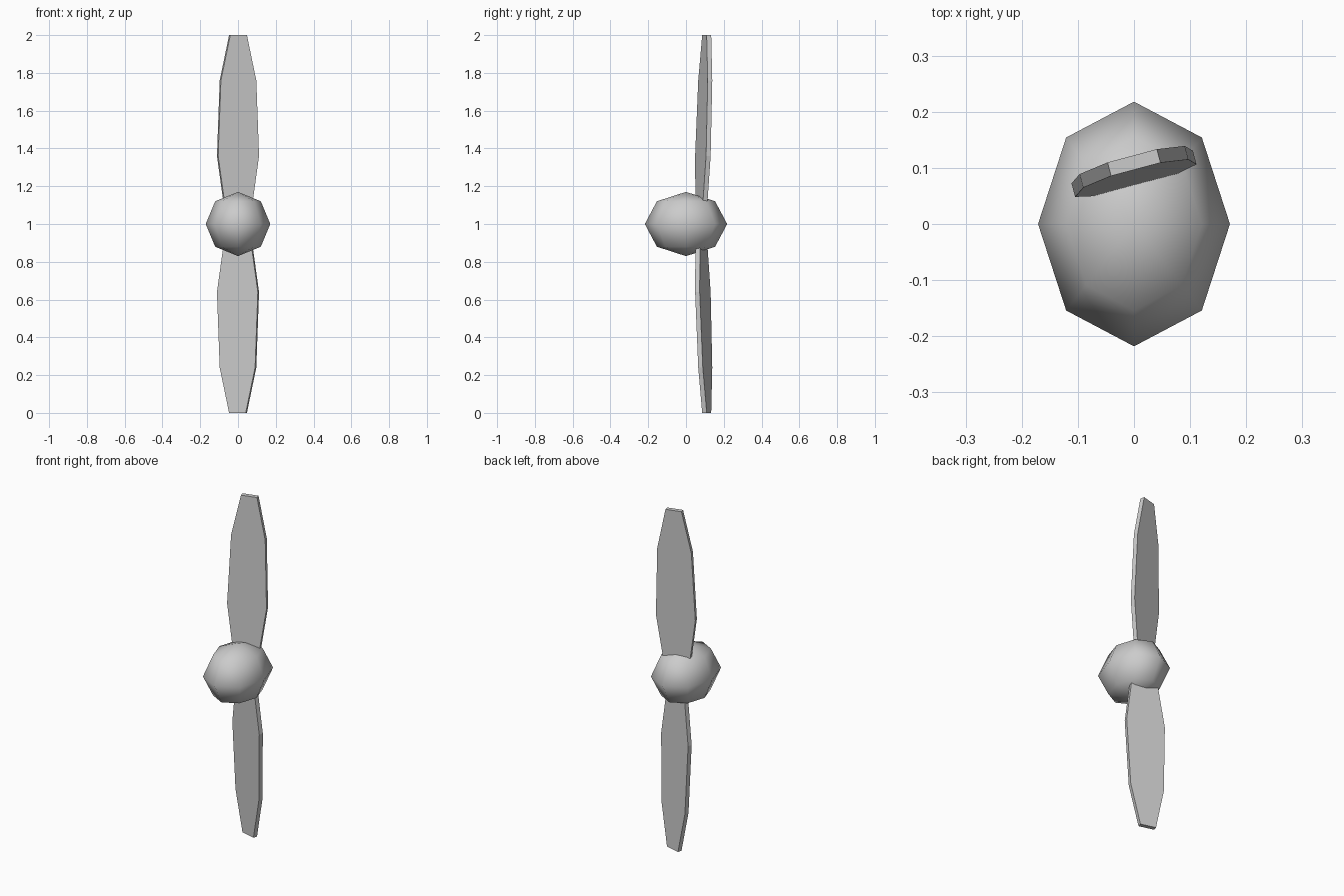
import bpy, bmesh, math
from mathutils import Matrix, Vector

if "Cube" in bpy.data.objects:
    bpy.data.objects.remove(bpy.data.objects["Cube"])

gray = bpy.data.materials.new("light_gray")
gray.diffuse_color = (0.6, 0.6, 0.6, 1)
gray.use_nodes = True
gray.node_tree.nodes["Principled BSDF"].inputs["Base Color"].default_value = gray.diffuse_color

HUB_Z = 1.0
TILT = math.radians(15)
THICK = 0.025
# blade stations: height above hub centre, half width
STATIONS = [(0.04, 0.066), (0.36, 0.112), (0.76, 0.097), (1.0, 0.0455)]


def finish(name, bm):
    bmesh.ops.recalc_face_normals(bm, faces=bm.faces)
    mesh = bpy.data.meshes.new(name)
    bm.to_mesh(mesh)
    bm.free()
    mesh.materials.append(gray)
    obj = bpy.data.objects.new(name, mesh)
    bpy.context.collection.objects.link(obj)
    return obj


# hub: stretched low-poly sphere, smooth shaded
bm = bmesh.new()
bmesh.ops.create_uvsphere(bm, u_segments=8, v_segments=4, radius=1)
bmesh.ops.transform(bm, verts=bm.verts, matrix=Matrix.Translation((0, 0, HUB_Z))
                    @ Matrix.Diagonal((0.171, 0.218, 0.17, 1)))
for f in bm.faces:
    f.smooth = True
finish("hub", bm)


# blades: pitched, slightly backward-leaning plates, the second turned half round
def blade(name, turn):
    along = Vector((math.cos(TILT), math.sin(TILT), 0))
    across = Vector((-math.sin(TILT), math.cos(TILT), 0)) * THICK / 2
    bm = bmesh.new()
    rings = []
    for h, w in STATIONS:
        c = Vector((0, 0.078 + 0.0315 * h, h))
        rings.append([bm.verts.new(c + along * w * s + across * t)
                      for s, t in ((-1, -1), (1, -1), (1, 1), (-1, 1))])
    for a, b in zip(rings, rings[1:]):
        for i in range(4):
            j = (i + 1) % 4
            bm.faces.new((a[i], a[j], b[j], b[i]))
    bm.faces.new(rings[0][::-1])
    bm.faces.new(rings[-1])
    bmesh.ops.transform(bm, verts=bm.verts, matrix=Matrix.Translation((0, 0, HUB_Z))
                        @ Matrix.Rotation(turn, 4, 'Y'))
    return finish(name, bm)


blade("upper_blade", 0)
blade("lower_blade", math.pi)
